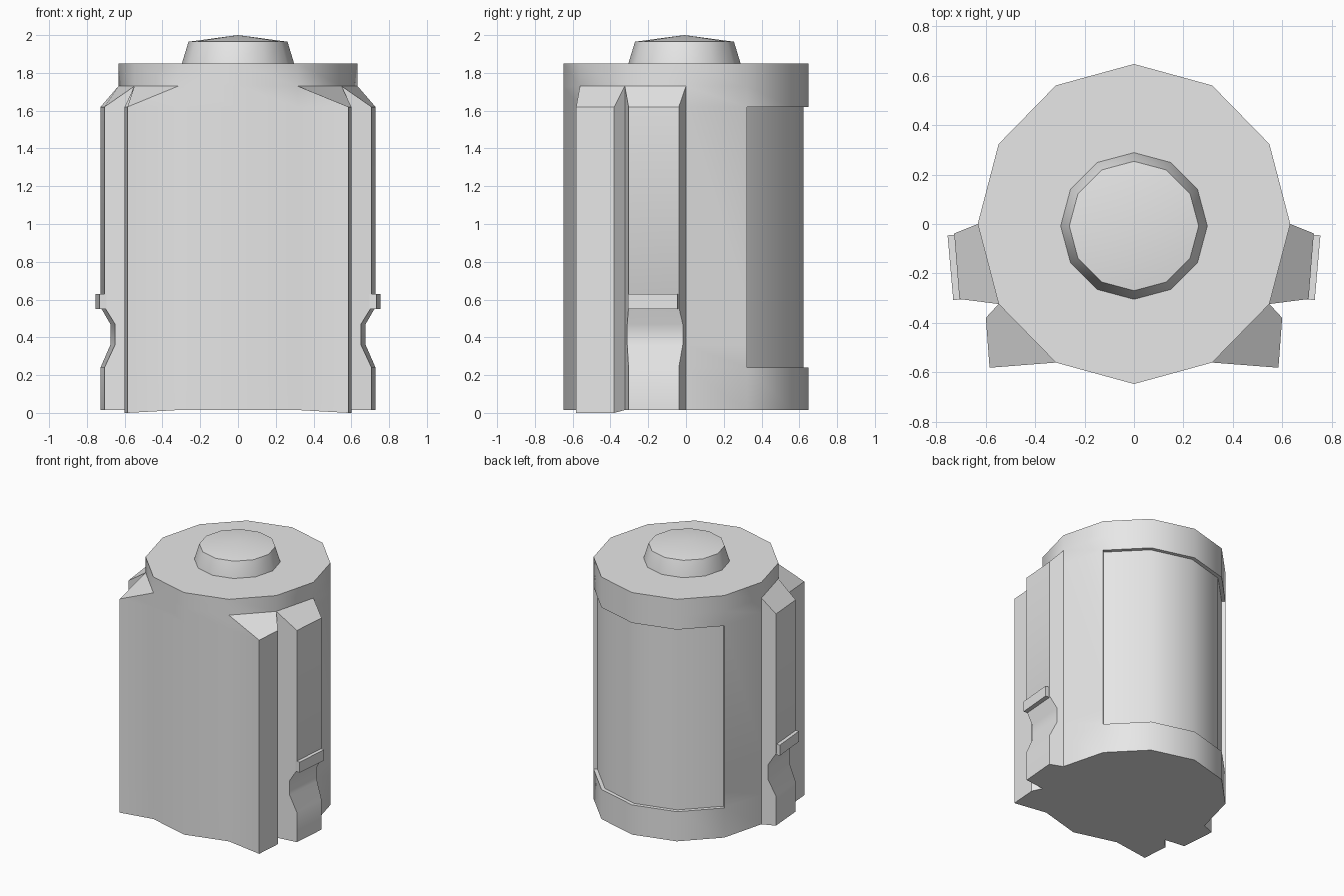
import bpy, bmesh, math
from mathutils import Vector

cube = bpy.data.objects.get("Cube")
if cube:
    bpy.data.objects.remove(cube, do_unlink=True)

grey = bpy.data.materials.new("plain_grey")
grey.use_nodes = True
COLOUR = (0.8, 0.8, 0.8, 1)
grey.diffuse_color = COLOUR
grey.node_tree.nodes["Principled BSDF"].inputs["Base Color"].default_value = COLOUR


def finish(bm, name):
    """Turn a bmesh into a smooth object with sharp edges kept."""
    bmesh.ops.recalc_face_normals(bm, faces=bm.faces)
    mesh = bpy.data.meshes.new(name)
    bm.to_mesh(mesh)
    bm.free()
    mesh.materials.append(grey)
    obj = bpy.data.objects.new(name, mesh)
    bpy.context.collection.objects.link(obj)
    bpy.ops.object.select_all(action='DESELECT')
    obj.select_set(True)
    bpy.context.view_layer.objects.active = obj
    bpy.ops.object.shade_smooth_by_angle(angle=math.radians(35))
    return obj


def loft(bm, rings):
    """Join rings of points with quads, cap both ends; returns rows of faces."""
    rows = [[bm.verts.new(p) for p in ring] for ring in rings]
    n = len(rows[0])
    bands = [[bm.faces.new((a[i], a[(i + 1) % n], b[(i + 1) % n], b[i]))
              for i in range(n)] for a, b in zip(rows, rows[1:])]
    bm.faces.new(rows[0])
    bm.faces.new(rows[-1])
    return bands


# Half outline of the twelve-sided body, from back to front
BODY = [Vector((0.633 * math.sin(math.radians(30 * k)),
                0.648 * math.cos(math.radians(30 * k)))) for k in range(7)]
FIN_BACK, FIN_FRONT = Vector((0.728, -0.038)), Vector((0.707, -0.304))
WING_BACK, WING_FRONT = Vector((0.6, -0.38)), Vector((0.585, -0.582))
BASE, SHOULDER = 0.015, 1.73


def body_ring(z, notch=0.0):
    """Full outline at one height: wings and fins merge into the body on top."""
    v = BODY
    fold = z >= SHOULDER
    fin = (v[3], v[4]) if fold else (FIN_BACK.lerp(v[3], notch * 10),
                                     FIN_FRONT.lerp(v[4], notch * 6.4))
    wing = (v[4], v[5]) if fold else (WING_BACK, WING_FRONT)
    half = [*v[:4], *fin, v[4], *wing, *v[5:]]
    pts = [(p.x, p.y, z) for p in half]
    if z == BASE:
        for i in (7, 8):
            pts[i] = (pts[i][0], pts[i][1], 0.0)
    return pts + [(-x, y, h) for x, y, h in reversed(pts[1:-1])]


# Body with front wings, notched side fins and recessed back panel
bm = bmesh.new()
levels = [(BASE, 0), (0.24, 0), (0.36, 0.055), (0.47, 0.055), (0.56, 0),
          (1.62, 0), (SHOULDER, 0), (1.85, 0)]
bands = loft(bm, [body_ring(z, d) for z, d in levels])
panel = [band[i] for band in bands[1:5] for i in (0, 1, -2, -1)]
bmesh.ops.recalc_face_normals(bm, faces=bm.faces)
bmesh.ops.inset_region(bm, faces=panel, thickness=0.001, depth=-0.026,
                       use_even_offset=True)
bmesh.ops.remove_doubles(bm, verts=bm.verts, dist=0.0002)
finish(bm, "body")

# Ledge across each side fin
for side, name in ((1, "left_ledge"), (-1, "right_ledge")):
    bm = bmesh.new()
    plan = [(0.69, -0.04), (0.755, -0.046), (0.732, -0.308), (0.67, -0.303)]
    loft(bm, [[(side * x, y, z) for x, y in plan] for z in (0.55, 0.63)])
    finish(bm, name)


# Tapered knob with a shallow pointed top
def circle(r, z):
    return [(r * math.cos(math.tau * k / 12), r * math.sin(math.tau * k / 12) - 0.008, z)
            for k in range(12)]


bm = bmesh.new()
loft(bm, [circle(0.298, 1.84), circle(0.297, 1.85), circle(0.262, 1.965)])
top = max(bm.faces, key=lambda f: f.calc_center_median().z)
bmesh.ops.poke(bm, faces=[top], offset=0)
max(bm.verts, key=lambda v: (v.co.z, -v.co.xy.length)).co = (0, -0.008, 2.0)
finish(bm, "top_knob")
